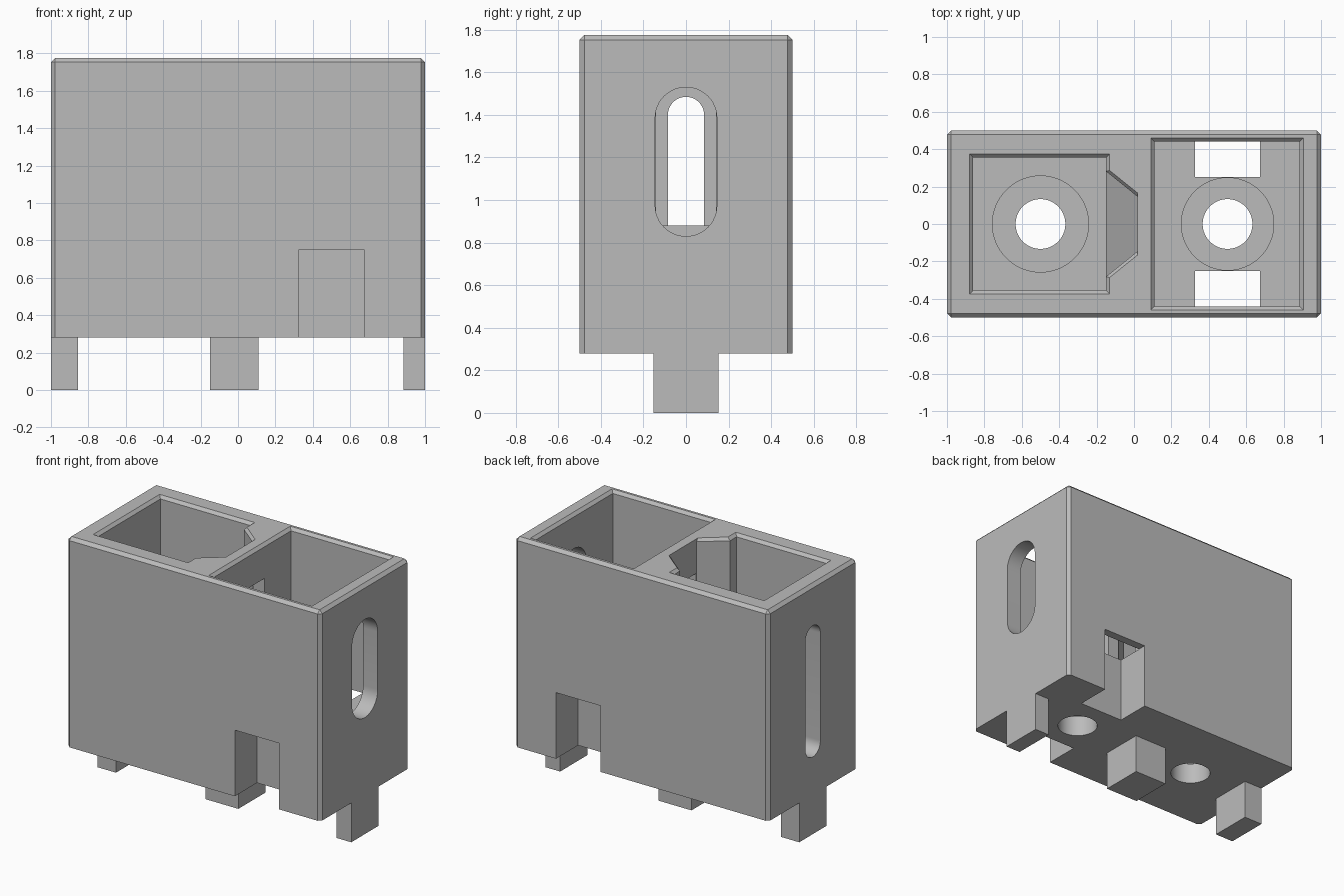
import bpy, bmesh, math

if "Cube" in bpy.data.objects:
    bpy.data.objects.remove(bpy.data.objects["Cube"], do_unlink=True)

grey = bpy.data.materials.new("plain grey")
grey.use_nodes = True
COLOUR = (0.5, 0.5, 0.5, 1)
grey.diffuse_color = COLOUR
grey.node_tree.nodes["Principled BSDF"].inputs["Base Color"].default_value = COLOUR

BASE, TOP = 0.28, 1.775
FAR = 0.1  # how far cutters reach past the surface


def finish(name, bm):
    bmesh.ops.recalc_face_normals(bm, faces=bm.faces)
    mesh = bpy.data.meshes.new(name)
    bm.to_mesh(mesh)
    bm.free()
    mesh.materials.append(grey)
    obj = bpy.data.objects.new(name, mesh)
    bpy.context.collection.objects.link(obj)
    return obj


def hull(name, points):
    """Convex solid around the points."""
    bm = bmesh.new()
    for p in points:
        bm.verts.new(p)
    result = bmesh.ops.convex_hull(bm, input=bm.verts)
    bmesh.ops.delete(bm, geom=result["geom_interior"], context="VERTS")
    bmesh.ops.dissolve_limit(bm, angle_limit=0.01, verts=bm.verts, edges=bm.edges)
    return finish(name, bm)


def box(name, xs, ys, zs):
    return hull(name, [(x, y, z) for x in xs for y in ys for z in zs])


def rim(name, xs, ys, size=0.02):
    """Chamfer around a rectangular mouth, flaring upward past the top."""
    points = []
    for z, grow in ((TOP - size, 0), (TOP + size, 2 * size)):
        points += [(x, y, z) for x in (xs[0] - grow, xs[1] + grow)
                   for y in (ys[0] - grow, ys[1] + grow)]
    return hull(name, points)


def bore(name, x, radius, z0, z1):
    ring = [2 * math.pi * i / 64 for i in range(64)]
    return hull(name, [(x + radius * math.cos(a), radius * math.sin(a), z)
                       for z in (z0, z1) for a in ring])


def slot(name, xs, radius, z0, z1):
    """Upright round-ended slot running along x."""
    arc = [math.pi * i / 24 for i in range(25)]
    points = []
    for x in xs:
        points += [(x, radius * math.cos(a), z1 - radius + radius * math.sin(a)) for a in arc]
        points += [(x, radius * math.cos(a), z0 + radius - radius * math.sin(a)) for a in arc]
    return hull(name, points)


# Housing block with chamfered top and upright edges
body = box("housing", (-1, 1), (-0.5, 0.5), (BASE, TOP))
bm = bmesh.new()
bm.from_mesh(body.data)
edges = [e for e in bm.edges if any(v.co.z > 1 for v in e.verts)]
bmesh.ops.bevel(bm, geom=edges, offset=0.022, segments=1, affect="EDGES")
bm.to_mesh(body.data)
bm.free()

cutters = []

# Left-hand and right-hand pockets with chamfered mouths
for xs, y, floor in (((-0.86, -0.15), 0.355, 0.53), ((0.11, 0.885), 0.44, 0.75)):
    cutters.append(box("pocket_cut", xs, (-y, y), (floor, TOP + FAR)))
    cutters.append(rim("rim_cut", xs, (-y, y)))

# Tapered side notch with a sloping floor, and its chamfers
near, tip, wide, narrow = -0.16, 0.02, 0.29, 0.145
notch = [(near, s * wide, z) for s in (-1, 1) for z in (0.56, TOP + FAR)]
notch += [(tip, s * narrow, z) for s in (-1, 1) for z in (0.88, TOP + FAR)]
cutters.append(hull("notch_cut", notch))
flare = []
for z, grow in ((TOP - 0.02, 0), (TOP + 0.02, 0.04)):
    for s in (-1, 1):
        flare += [(near, s * (wide + grow), z), (tip, s * (narrow + grow), z)]
cutters.append(hull("notch_rim_cut", flare))

# Passage through the dividing wall, and slots in the end walls
cutters.append(box("passage_cut", (0, 0.15), (-0.14, 0.14), (0.88, 1.53)))
cutters.append(slot("wide_slot_cut", (0.85, 1 + FAR), 0.145, 0.83, 1.53))
cutters.append(slot("narrow_slot_cut", (-1 - FAR, -0.82), 0.085, 0.55, 1.485))

# Screw holes with counterbores
for x, radius, top in ((-0.5, 0.257, 0.6), (0.5, 0.247, 0.8)):
    cutters.append(bore("screw_hole_cut", x, 0.133, BASE - FAR, top))
    cutters.append(bore("counterbore_cut", x, radius, 0.43, top))

# Openings at the foot of the front and back walls
for s in (-1, 1):
    cutters.append(box("window_cut", (0.325, 0.675), (s * 0.25, s * (0.5 + FAR)),
                       (BASE - FAR, 0.751)))

for cutter in cutters:
    mod = body.modifiers.new("cut", "BOOLEAN")
    mod.operation = "DIFFERENCE"
    mod.solver = "EXACT"
    mod.object = cutter
    bpy.context.view_layer.objects.active = body
    bpy.ops.object.modifier_apply(modifier=mod.name)
    bpy.data.objects.remove(cutter, do_unlink=True)

bpy.ops.object.select_all(action="DESELECT")
body.select_set(True)
bpy.context.view_layer.objects.active = body
bpy.ops.object.shade_smooth_by_angle(angle=math.radians(20))

# Feet
for name, xs in (("right_foot", (-1, -0.855)), ("middle_foot", (-0.15, 0.11)),
                 ("left_foot", (0.885, 1))):
    box(name, xs, (-0.153, 0.153), (0, BASE))
